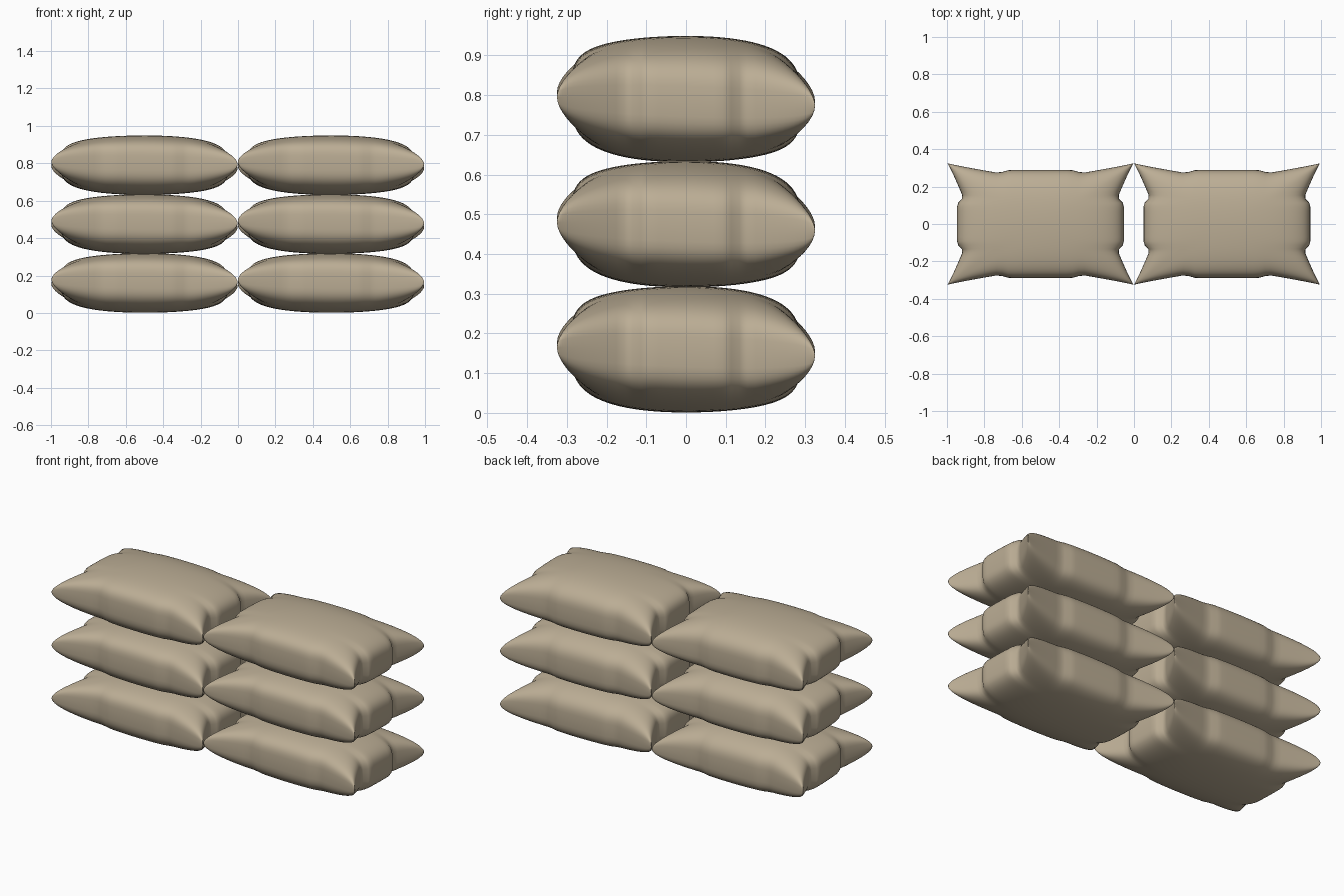
import bpy, bmesh, math

if "Cube" in bpy.data.objects:
    bpy.data.objects.remove(bpy.data.objects["Cube"])

N = 44            # grid cells along each pillow side
HX, HY, HZ = 0.498, 0.325, 0.159

fabric = bpy.data.materials.new("tan fabric")
fabric.diffuse_color = (0.50, 0.42, 0.30, 1)
fabric.use_nodes = True
fabric.node_tree.nodes["Principled BSDF"].inputs["Base Color"].default_value = fabric.diffuse_color


def pinch(t, notch, mid, pos):
    """Inward pull of a seam: none at corners, deepest at the gathers."""
    t = abs(t)
    if t > pos:
        return notch * ((1 - t) / (1 - pos)) ** 0.9
    k = min(1, (pos - t) / 0.14)
    k = k * k * (3 - 2 * k)
    return notch + (mid - notch) * k


def cushion_point(u, v, side):
    # outline with long corner ears and a gather beside each ear
    dx = pinch(v, 0.083, 0.052, 0.45)
    dy = pinch(u, 0.051, 0.036, 0.46)
    x = u * (HX - dx * abs(u) ** 1.5)
    y = v * (HY - dy * abs(v) ** 1.5)
    # puffed thickness, steep at the seams
    puff = max(0, (1 - u * u) * (1 - v * v)) ** 0.27
    r = max(abs(u), abs(v))
    z = side * HZ * puff - (0.006 * u + 0.011 * v) * r * r
    return x, y, z


def make_cushion_mesh():
    bm = bmesh.new()
    for side in (1, -1):
        steps = [math.sin(math.pi * (i / N - 0.5)) for i in range(N + 1)]
        rows = [[bm.verts.new(cushion_point(u, v, side)) for u in steps] for v in steps]
        for j in range(N):
            for i in range(N):
                q = [rows[j][i], rows[j][i + 1], rows[j + 1][i + 1], rows[j + 1][i]]
                bm.faces.new(q if side > 0 else q[::-1])
    # sew the two halves along the seam
    seam = [v for v in bm.verts if v.is_boundary]
    bmesh.ops.remove_doubles(bm, verts=seam, dist=1e-5)
    bmesh.ops.recalc_face_normals(bm, faces=bm.faces)
    for f in bm.faces:
        f.smooth = True
    me = bpy.data.meshes.new("cushion")
    bm.to_mesh(me)
    bm.free()
    me.materials.append(fabric)
    return me


# two stacks of three cushions
mesh = make_cushion_mesh()
for name, x in (("left", -0.5), ("right", 0.497)):
    for level in range(3):
        ob = bpy.data.objects.new(f"{name}_cushion_{level + 1}", mesh)
        ob.location = (x, 0, 0.16 + 0.315 * level)
        bpy.context.collection.objects.link(ob)
